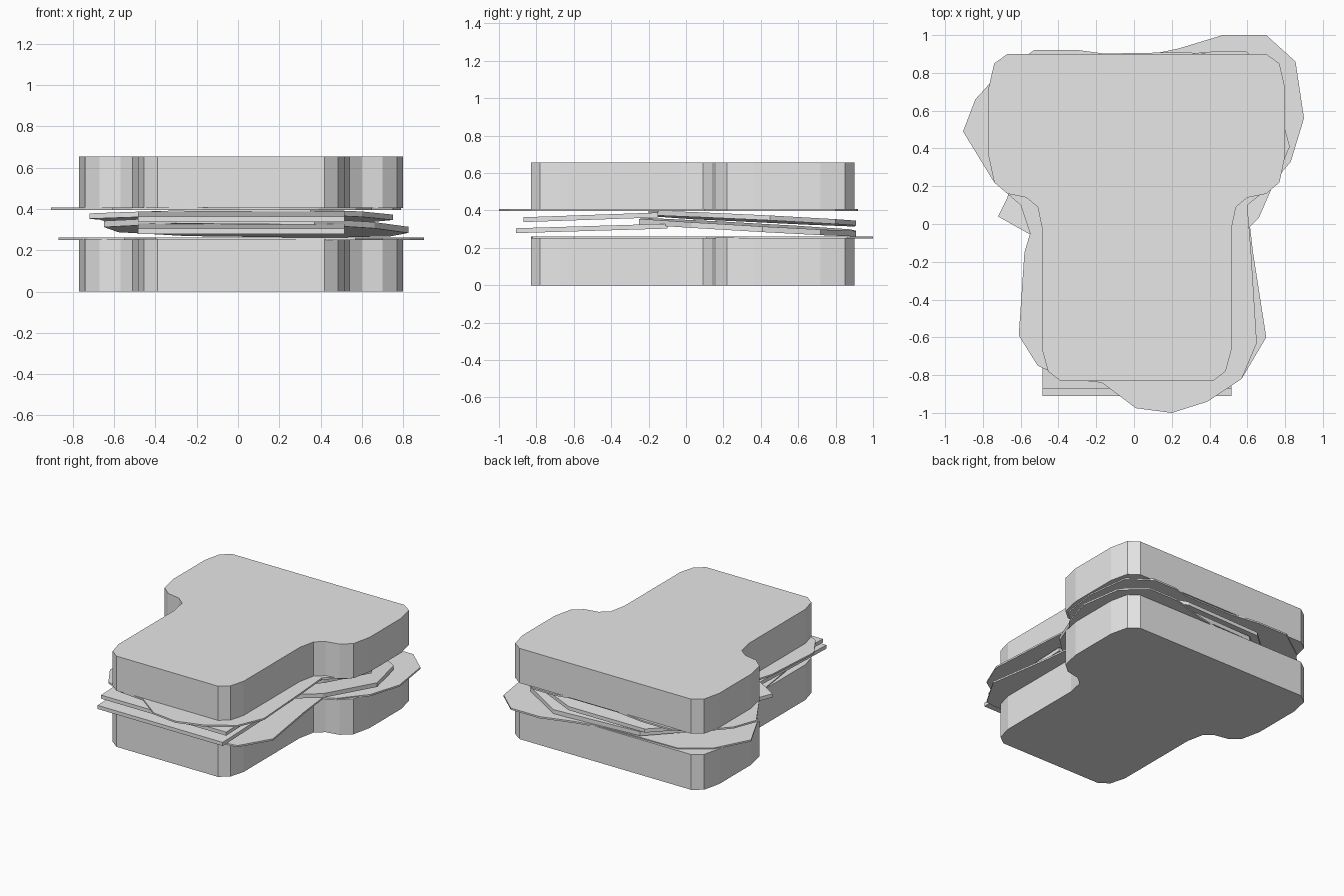
import bpy
import bmesh

if "Cube" in bpy.data.objects:
    bpy.data.objects.remove(bpy.data.objects["Cube"], do_unlink=True)

# Single plain grey
GREY = (0.8, 0.8, 0.8, 1.0)
grey = bpy.data.materials.new("light grey")
grey.use_nodes = True
grey.diffuse_color = GREY
grey.node_tree.nodes["Principled BSDF"].inputs["Base Color"].default_value = GREY


def slab(name, outline, bottom, thickness, slope_x=0.0, slope_y=0.0):
    """Extrude a flat outline upward; slopes tilt the slab about the origin."""
    bm = bmesh.new()
    verts = [bm.verts.new((x, y, bottom + slope_x * x + slope_y * y)) for x, y in outline]
    face = bm.faces.new(verts)
    extruded = bmesh.ops.extrude_face_region(bm, geom=[face])["geom"]
    top = [v for v in extruded if isinstance(v, bmesh.types.BMVert)]
    bmesh.ops.translate(bm, verts=top, vec=(0, 0, thickness))
    bmesh.ops.recalc_face_normals(bm, faces=bm.faces)
    mesh = bpy.data.meshes.new(name)
    bm.to_mesh(mesh)
    bm.free()
    mesh.materials.append(grey)
    obj = bpy.data.objects.new(name, mesh)
    bpy.context.collection.objects.link(obj)
    return obj


def mirrored(half, centre):
    """Complete a half outline by mirroring it across a vertical centre line."""
    right = [(centre + x, y) for x, y in half]
    left = [(centre - x, y) for x, y in reversed(half)]
    return right + left


def rectangle(left, right, front, back):
    return [(left, front), (right, front), (right, back), (left, back)]


# Two loaf-shaped bread slices
bread_half = [
    (0.405, -0.83), (0.47, -0.78), (0.5, -0.67), (0.5, -0.03),
    (0.525, 0.09), (0.585, 0.14), (0.685, 0.16), (0.755, 0.22),
    (0.785, 0.36), (0.785, 0.72), (0.755, 0.85), (0.685, 0.9),
]
bread = mirrored(bread_half, 0.015)
slab("bottom_bread", bread, 0.0, 0.255)
slab("top_bread", bread, 0.405, 0.25)

# Thin ragged lettuce leaves against each slice of bread
lower_leaf = [
    (-0.4, -0.8), (0.5, -0.83), (0.57, -0.82), (0.7, -0.6), (0.63, -0.15),
    (0.6, 0.11), (0.68, 0.15), (0.83, 0.33), (0.9, 0.56), (0.855, 0.86),
    (0.7, 1.0), (0.47, 1.0), (0.24, 0.93), (0.05, 0.89), (-0.55, 0.88),
    (-0.74, 0.75), (-0.87, 0.5), (-0.73, 0.22), (-0.55, 0.08), (-0.5, -0.1),
]
upper_leaf = [
    (0.2, -1.0), (0.39, -0.94), (0.57, -0.82), (0.65, -0.63), (0.62, -0.15),
    (0.6, 0.1), (0.75, 0.22), (0.79, 0.5), (0.75, 0.8), (0.59, 0.915),
    (0.42, 0.915), (0.3, 0.89), (-0.07, 0.89), (-0.29, 0.92), (-0.53, 0.92),
    (-0.74, 0.77), (-0.84, 0.66), (-0.905, 0.49), (-0.74, 0.22), (-0.6, 0.1),
    (-0.55, -0.05), (-0.58, -0.15), (-0.61, -0.59), (-0.51, -0.75),
    (-0.36, -0.82), (-0.17, -0.84), (0.01, -0.975),
]
slab("lower_lettuce", lower_leaf, 0.25, 0.012)
slab("upper_lettuce", upper_leaf, 0.396, 0.012)

# Square cheese slices, rising toward the middle
slab("lower_cheese", rectangle(-0.485, 0.515, -0.91, -0.1), 0.306, 0.026, slope_y=0.03)
slab("upper_cheese", rectangle(-0.485, 0.515, -0.87, -0.15), 0.368, 0.026, slope_y=0.035)

# Irregular meat slices, drooping toward the back
lower_meat = [
    (-0.3, -0.22), (0.37, -0.25), (0.66, 0.03), (0.825, 0.41),
    (0.74, 0.72), (0.42, 0.91), (-0.25, 0.88), (-0.58, 0.6), (-0.65, 0.16),
]
upper_meat = [
    (-0.56, -0.05), (-0.2, -0.2), (0.35, -0.15), (0.6, 0.12), (0.75, 0.45),
    (0.55, 0.8), (0.3, 0.91), (-0.3, 0.9), (-0.58, 0.65), (-0.67, 0.14), (-0.72, 0.04),
]
slab("lower_meat", lower_meat, 0.315, 0.03, slope_x=-0.01, slope_y=-0.055)
slab("upper_meat", upper_meat, 0.362, 0.026, slope_x=0.01, slope_y=-0.05)
